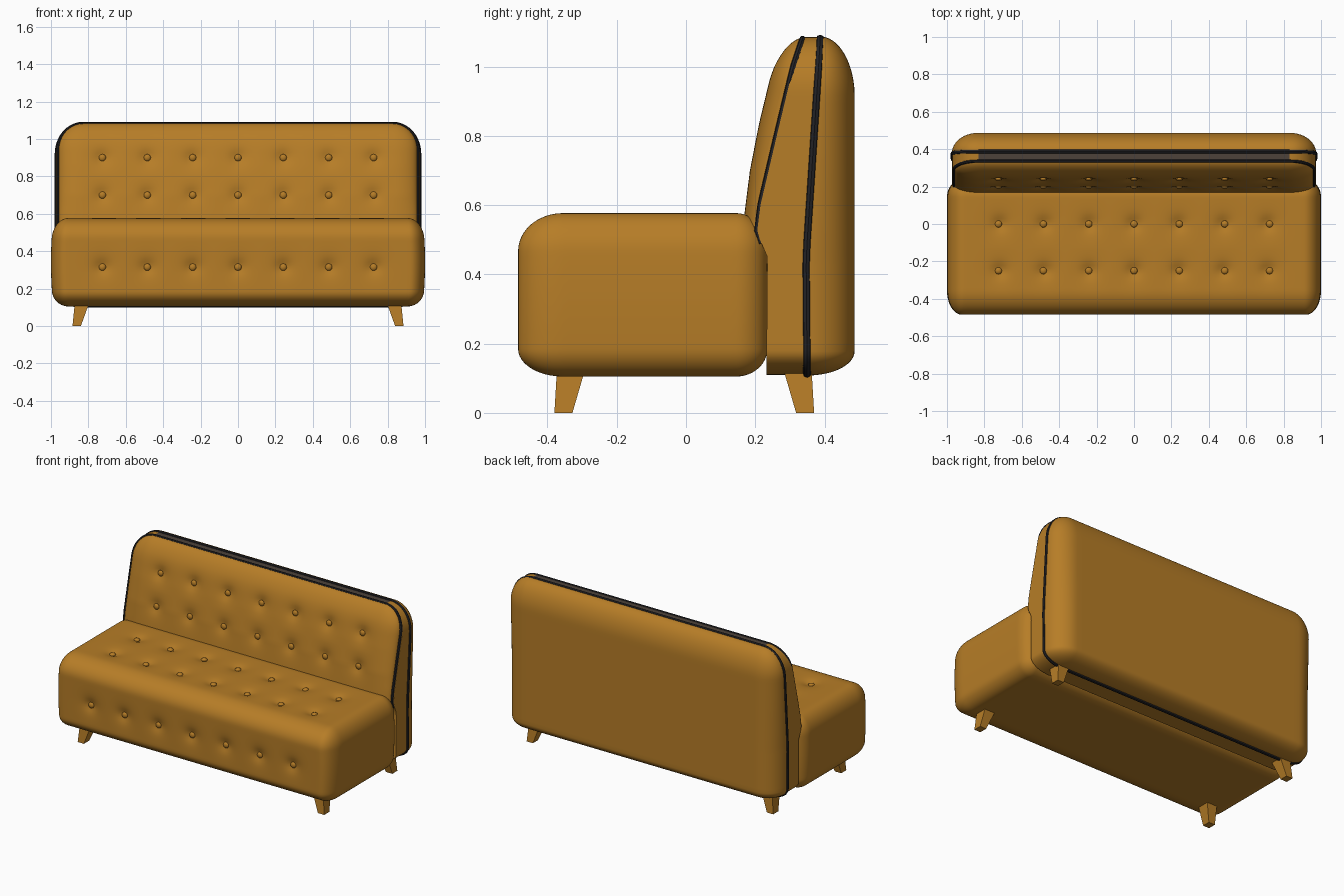
import bpy, bmesh, math
from mathutils import Vector

if "Cube" in bpy.data.objects:
    bpy.data.objects.remove(bpy.data.objects["Cube"])


def material(name, rgb):
    m = bpy.data.materials.new(name)
    m.diffuse_color = (*rgb, 1)
    m.use_nodes = True
    m.node_tree.nodes["Principled BSDF"].inputs["Base Color"].default_value = m.diffuse_color
    return m


MUSTARD = material("mustard fabric", (0.47, 0.205, 0.02))
BLACK = material("black piping", (0.016, 0.016, 0.019))
TAUPE = material("dark taupe band", (0.075, 0.055, 0.042))
COLS = [-0.725, -0.485, -0.242, 0, 0.242, 0.485, 0.725]


def lerp_table(table, z):
    """Piecewise linear y for a height z."""
    if z <= table[0][0]:
        return table[0][1]
    for (z0, y0), (z1, y1) in zip(table, table[1:]):
        if z <= z1:
            return y0 + (y1 - y0) * (z - z0) / (z1 - z0)
    return table[-1][1]


# side-view seam lines of the backrest, (z, y)
FACE = [(0.45, 0.165), (0.56, 0.167), (0.7, 0.184), (0.85, 0.214), (1.0, 0.25), (1.09, 0.275)]
FRONT_SEAM = [(0.1, 0.232), (0.45, 0.235), (0.52, 0.205), (0.6, 0.215), (0.8, 0.262), (1.0, 0.31), (1.09, 0.34)]
REAR_SEAM = [(0.1, 0.35), (0.45, 0.347), (1.0, 0.383), (1.09, 0.388)]


def finish(ob, mat, angle=40):
    if mat:
        ob.data.materials.append(mat)
    bpy.ops.object.select_all(action='DESELECT')
    ob.select_set(True)
    bpy.context.view_layer.objects.active = ob
    if ob.type == 'CURVE':
        bpy.ops.object.convert(target='MESH')
    bpy.ops.object.shade_smooth_by_angle(angle=math.radians(angle))
    return bpy.context.view_layer.objects.active


def new_object(name, bm):
    bmesh.ops.recalc_face_normals(bm, faces=bm.faces)
    me = bpy.data.meshes.new(name)
    bm.to_mesh(me)
    bm.free()
    ob = bpy.data.objects.new(name, me)
    bpy.context.collection.objects.link(ob)
    return ob


def cushion(name, lo, hi, rad, cuts, warp, mat):
    """Rounded box with a radius for each side, then bent by warp(point)."""
    axes = []
    for a in range(3):
        (r0, r1), n = rad[a], cuts[a]
        s, e = lo[a] + r0, hi[a] - r1
        c = [lo[a] + r0 * i / 7 for i in range(8)] + [s + (e - s) * i / n for i in range(n + 1)]
        c += [e + r1 * i / 7 for i in range(8)]
        axes.append(sorted({round(v, 5) for v in c}))
    bm, verts = bmesh.new(), {}

    def vert(key):
        if key not in verts:
            core, d = Vector(), Vector()
            p = [axes[a][key[a]] for a in range(3)]
            size = [0, 0, 0]
            for a in range(3):
                r0, r1 = rad[a]
                core[a] = min(max(p[a], lo[a] + r0), hi[a] - r1)
                size[a] = r0 if p[a] < core[a] else r1
                d[a] = (p[a] - core[a]) / size[a] if size[a] else 0
            if d.length > 1e-6:
                d *= max(abs(v) for v in d) / d.length
            verts[key] = bm.verts.new(warp(Vector([core[a] + d[a] * size[a] for a in range(3)])))
        return verts[key]

    for a in range(3):
        b, c = (a + 1) % 3, (a + 2) % 3
        for side in (0, len(axes[a]) - 1):
            for i in range(len(axes[b]) - 1):
                for j in range(len(axes[c]) - 1):
                    quad = []
                    for u, v in ((i, j), (i + 1, j), (i + 1, j + 1), (i, j + 1)):
                        key = [0, 0, 0]
                        key[a], key[b], key[c] = side, u, v
                        quad.append(vert(tuple(key)))
                    bm.faces.new(quad)
    return finish(new_object(name, bm), mat)


def dip(u, v, rows, depth=0.022):
    """Depth of the tufting around the nearest button."""
    d2 = min((u - c) ** 2 + (v - r) ** 2 for c in COLS for r in rows)
    return depth * (0.6 * math.exp(-d2 / 0.0012) + 0.4 * math.exp(-d2 / 0.005))


# seat block, tufted on top and front
def seat_warp(p):
    q = p.copy()
    if p.z > 0.5:
        q.z -= dip(p.x, p.y, (0, -0.25))
    if p.y < -0.4:
        q.y += dip(p.x, p.z, (0.315,))
    q.x *= 1 - 0.012 * ((p.z - 0.34) / 0.23) ** 2
    return q


cushion("seat", (-1, -0.485, 0.105), (1, 0.235, 0.577),
        ((0.08, 0.08), (0.13, 0.09), (0.08, 0.11)), (100, 30, 18), seat_warp, MUSTARD)


# backrest in three layers; y runs 0..1 between seam lines
def front_warp(p):
    f, s = lerp_table(FACE, p.z), lerp_table(FRONT_SEAM, p.z)
    return Vector((p.x, f + (s - f) * p.y + dip(p.x, p.z, (0.9, 0.7)) * (1 - p.y), p.z))


def middle_warp(p):
    f, s = lerp_table(FRONT_SEAM, p.z), lerp_table(REAR_SEAM, p.z)
    return Vector((p.x, f + (s - f) * p.y, p.z))


def rear_warp(p):
    s = lerp_table(REAR_SEAM, p.z)
    return Vector((p.x, s + (0.487 - s) * p.y, p.z))


cushion("back_cushion", (-0.958, 0, 0.47), (0.958, 1, 1.083),
        ((0.13, 0.13), (1, 0), (0.02, 0.14)), (90, 1, 26), front_warp, MUSTARD)
band = cushion("back_middle_band", (-0.972, 0, 0.11), (0.972, 1, 1.085),
               ((0.14, 0.14), (0, 0), (0.07, 0.16)), (40, 3, 30), middle_warp, MUSTARD)
cushion("back_rear_panel", (-0.974, 0, 0.108), (0.974, 1, 1.087),
        ((0.14, 0.14), (0, 1), (0.07, 0.17)), (40, 1, 30), rear_warp, MUSTARD)

# dark strip along the top of the middle band
band.data.materials.append(TAUPE)
for f in band.data.polygons:
    if f.normal.z > 0.9 and abs(f.center.x) < 0.84:
        f.material_index = 1


# piping along the two seams
def piping(name, w, top, rx, rz, seam, radius, closed):
    arc = [i * math.pi / 20 for i in range(11)]
    half = []
    start = 0.49
    if closed:
        start = 0.18
        half = [(w - rx + rx * math.sin(a), start - 0.07 * math.cos(a)) for a in arc]
    half += [(w, start + (top - rz - start) * i / 12) for i in range(1 if closed else 0, 12)]
    half += [(w - rx + rx * math.cos(a), top - rz + rz * math.sin(a)) for a in arc]
    pts = half + [(-x, z) for x, z in reversed(half)]
    cu = bpy.data.curves.new(name, 'CURVE')
    cu.dimensions = '3D'
    cu.bevel_depth, cu.bevel_resolution = radius, 2
    sp = cu.splines.new('POLY')
    sp.points.add(len(pts) - 1)
    for p, (x, z) in zip(sp.points, pts):
        p.co = (x, lerp_table(seam, z), z, 1)
    sp.use_cyclic_u = closed
    ob = bpy.data.objects.new(name, cu)
    bpy.context.collection.objects.link(ob)
    finish(ob, BLACK)


piping("front_piping", 0.962, 1.08, 0.13, 0.14, FRONT_SEAM, 0.009, False)
piping("rear_piping", 0.968, 1.08, 0.14, 0.16, REAR_SEAM, 0.012, True)


# buttons
def buttons(name, places, normal):
    bm = bmesh.new()
    for p in places:
        res = bmesh.ops.create_uvsphere(bm, u_segments=12, v_segments=8, radius=0.019)
        for v in res["verts"]:
            v.co = Vector(p) + Vector([v.co[a] * (0.6 if normal == a else 1) for a in range(3)])
    finish(new_object(name, bm), MUSTARD)


buttons("seat_top_buttons", [(x, y, 0.56) for x in COLS for y in (0, -0.25)], 2)
buttons("seat_front_buttons", [(x, -0.468, 0.315) for x in COLS], 1)
buttons("back_buttons", [(x, lerp_table(FACE, z) + 0.016, z) for x in COLS for z in (0.7, 0.9)], 1)


# tapered legs: (x0, x1, y0, y1) at floor and at top
def leg(name, sx, floor, top):
    bm = bmesh.new()
    rings = []
    for z, (x0, x1, y0, y1) in ((0, floor), (0.12, top)):
        rings.append([bm.verts.new((sx * x, y, z)) for x, y in ((x0, y0), (x1, y0), (x1, y1), (x0, y1))])
    for r in rings:
        bm.faces.new(r)
    for i in range(4):
        j = (i + 1) % 4
        bm.faces.new((rings[0][i], rings[0][j], rings[1][j], rings[1][i]))
    finish(new_object(name, bm), MUSTARD, 30)


for sx, side in ((-1, "left"), (1, "right")):
    leg("front_leg_" + side, sx, (0.84, 0.885, -0.38, -0.328), (0.797, 0.873, -0.373, -0.293))
    leg("rear_leg_" + side, sx, (0.84, 0.885, 0.318, 0.37), (0.797, 0.873, 0.283, 0.363))
